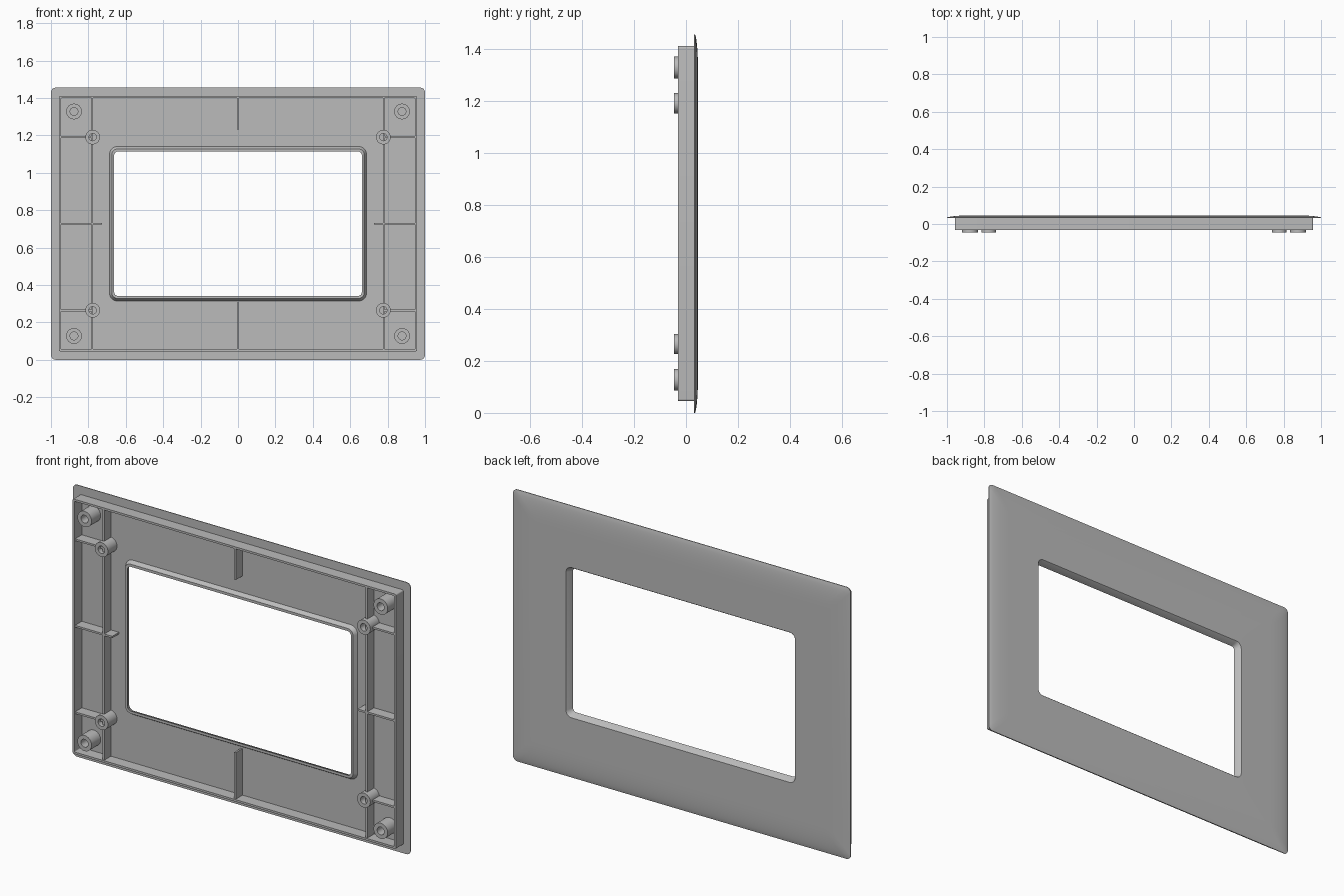
import bpy, bmesh, math

cube = bpy.data.objects.get("Cube")
if cube:
    bpy.data.objects.remove(cube)

MID = 0.7275            # height of the plate centre
FLOOR, RIB_FRONT, BACK = 0.031, -0.026, 0.046

grey = bpy.data.materials.new("plain grey plastic")
grey.use_nodes = True
colour = (0.5, 0.5, 0.5, 1)
grey.diffuse_color = colour
grey.node_tree.nodes["Principled BSDF"].inputs["Base Color"].default_value = colour


def finish(name, bm, smooth=True):
    bmesh.ops.recalc_face_normals(bm, faces=bm.faces)
    mesh = bpy.data.meshes.new(name)
    bm.to_mesh(mesh)
    bm.free()
    mesh.materials.append(grey)
    obj = bpy.data.objects.new(name, mesh)
    bpy.context.collection.objects.link(obj)
    if smooth:
        bpy.ops.object.select_all(action='DESELECT')
        obj.select_set(True)
        bpy.context.view_layer.objects.active = obj
        bpy.ops.object.shade_smooth_by_angle(angle=math.radians(30))
    return obj


def rounded_rect(hx, hz, r, y, steps=6):
    points = []
    for corner, (sx, sz) in enumerate(((1, 1), (-1, 1), (-1, -1), (1, -1))):
        for i in range(steps + 1):
            a = math.pi / 2 * (corner + i / steps)
            points.append((sx * (hx - r) + r * math.cos(a), y,
                           MID + sz * (hz - r) + r * math.sin(a)))
    return points


def circle(x, z, r, y, n=32):
    return [(x + r * math.cos(2 * math.pi * i / n), y,
             z + r * math.sin(2 * math.pi * i / n)) for i in range(n)]


def loft_ring(name, loops):
    """Skin a closed cycle of loops into a ring-shaped solid."""
    bm = bmesh.new()
    rows = [[bm.verts.new(p) for p in loop] for loop in loops]
    n = len(rows[0])
    for k, row in enumerate(rows):
        nxt = rows[(k + 1) % len(rows)]
        for i in range(n):
            j = (i + 1) % n
            bm.faces.new((row[i], row[j], nxt[j], nxt[i]))
    return finish(name, bm)


def rib(name, x0, x1, z0, z1):
    bm = bmesh.new()
    bmesh.ops.create_cube(bm, size=1)
    for v in bm.verts:
        v.co = (x0 if v.co.x < 0 else x1,
                RIB_FRONT if v.co.y < 0 else FLOOR + 0.002,
                z0 if v.co.z < 0 else z1)
    return finish(name, bm, False)


# Cover plate: flat inside, tapered window lip, crowned outer face
plate = [rounded_rect(*p) for p in (
    (1.0, MID, 0.025, FLOOR), (0.687, 0.413, 0.042, FLOOR),
    (0.675, 0.400, 0.032, 0.010), (0.662, 0.386, 0.02, 0.010),
    (0.676, 0.399, 0.03, 0.043), (0.679, 0.402, 0.033, BACK))]
for i in range(9):      # gentle curve from flat face to thin rim
    t = i / 8
    inset = 0.14 * (1 - t) ** 1.3
    plate.append(rounded_rect(1 - inset, MID - inset, 0.025, BACK - 0.011 * t ** 2.2))
loft_ring("cover_plate", plate)

# Perimeter wall
loft_ring("perimeter_wall", [rounded_rect(*p) for p in (
    (0.958, 0.682, 0.008, FLOOR + 0.002), (0.958, 0.682, 0.008, -0.031),
    (0.947, 0.671, 0.004, -0.031), (0.947, 0.671, 0.004, FLOOR + 0.002))])

# Stiffening ribs and screw bosses, mirrored left and right
T = 0.005
low, high = MID - 0.675, MID + 0.675
for side, s in (("left", 1), ("right", -1)):
    rib(side + "_upright_rib", s * 0.779 - T, s * 0.779 + T, low, high)
    for level, z, inner in (("lower", MID - 0.463, 0.779), ("middle", MID, 0.727),
                            ("upper", MID + 0.463, 0.779)):
        a, b = sorted((s * inner, s * 0.95))
        rib(f"{side}_{level}_cross_rib", a, b, z - T, z + T)
    for level, d in (("lower", -1), ("upper", 1)):
        for kind, x, dz, r in (("corner", 0.877, 0.6, 0.042), ("rib", 0.777, 0.463, 0.039)):
            z = MID + d * dz
            loft_ring(f"{side}_{level}_{kind}_boss", [
                circle(s * x, z, r, FLOOR + 0.002), circle(s * x, z, r, -BACK),
                circle(s * x, z, r / 2, -BACK), circle(s * x, z, r / 2, FLOOR + 0.002)])

# Centre ribs above and below the window
rib("top_centre_rib", -T, T, 1.23, high)
rib("bottom_centre_rib", -T, T, low, 0.305)
